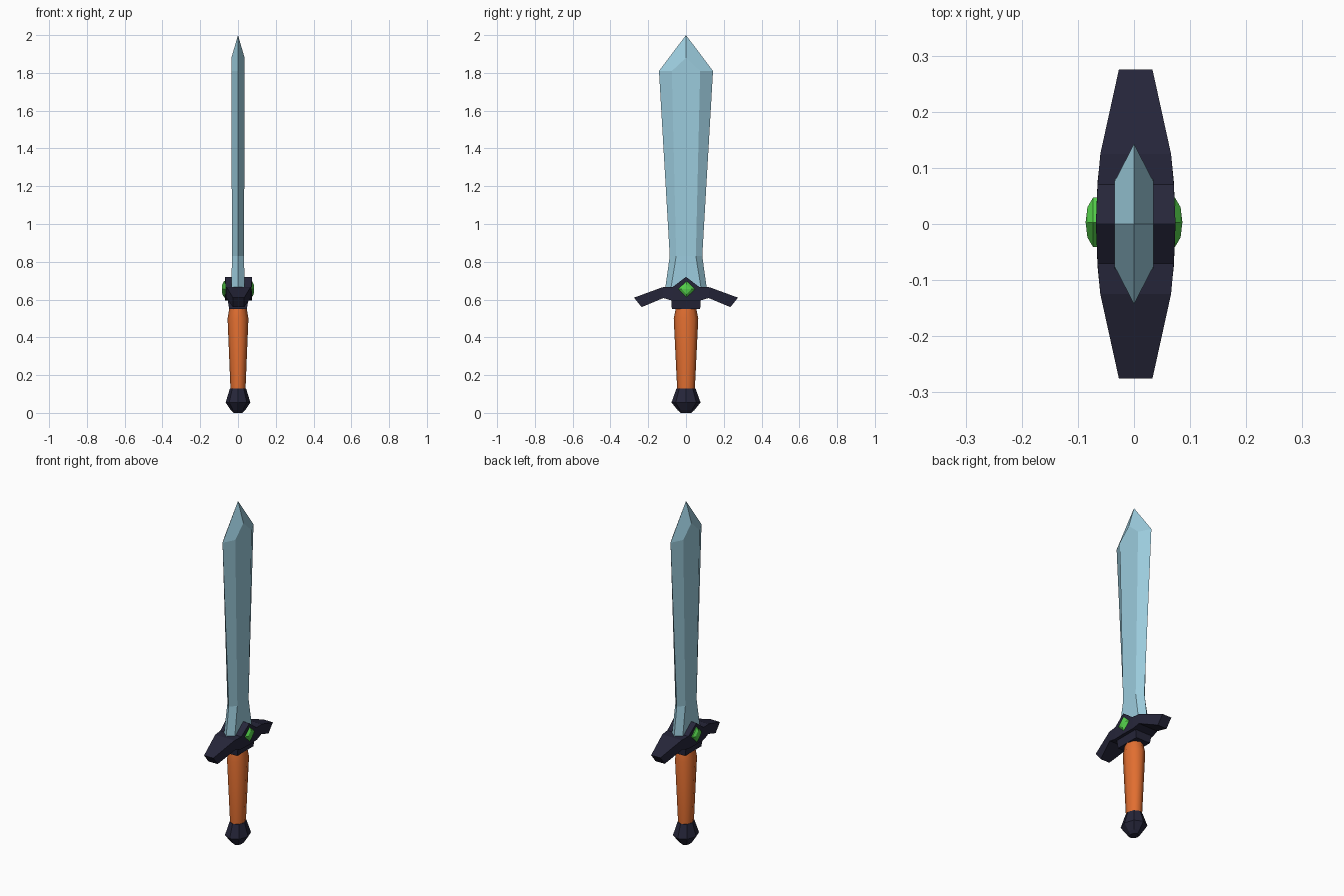
import bpy, bmesh, math

if "Cube" in bpy.data.objects:
    bpy.data.objects.remove(bpy.data.objects["Cube"])


def material(name, rgb):
    m = bpy.data.materials.new(name)
    m.diffuse_color = (*rgb, 1)
    m.use_nodes = True
    m.node_tree.nodes["Principled BSDF"].inputs["Base Color"].default_value = m.diffuse_color
    return m


STEEL = material("pale blue steel", (0.33, 0.60, 0.72))
DARK = material("dark navy metal", (0.019, 0.019, 0.042))
ORANGE = material("orange leather", (0.75, 0.156, 0.03))
GREEN = material("green gem", (0.09, 0.64, 0.07))


def finish(name, bm, mat):
    bmesh.ops.recalc_face_normals(bm, faces=bm.faces)
    mesh = bpy.data.meshes.new(name)
    bm.to_mesh(mesh)
    bm.free()
    ob = bpy.data.objects.new(name, mesh)
    mesh.materials.append(mat)
    bpy.context.collection.objects.link(ob)
    return ob


def loft(bm, rings, cap_end=True):
    """Skin a list of equal-length point rings; returns the last ring's verts."""
    vs = [[bm.verts.new(p) for p in r] for r in rings]
    n = len(vs[0])
    for a, b in zip(vs, vs[1:]):
        for i in range(n):
            j = (i + 1) % n
            bm.faces.new((a[i], a[j], b[j], b[i]))
    bm.faces.new(vs[0][::-1])
    if cap_end:
        bm.faces.new(vs[-1])
    return vs[-1]


def turned(name, profile, mat, sides=8, squash=0.85):
    """Lofted oval shape from (z, radius) pairs."""
    bm = bmesh.new()
    angles = [2 * math.pi * i / sides for i in range(sides)]
    loft(bm, [[(squash * r * math.cos(a), r * math.sin(a), z) for a in angles]
              for z, r in profile])
    return finish(name, bm, mat)


# Blade: hexagonal section (z, edge half-width, flat half-width, half-thickness)
bm = bmesh.new()
rings = []
for z, e, f, t in [(0.62, 0.115, 0.085, 0.035), (0.66, 0.11, 0.08, 0.035),
                   (0.83, 0.086, 0.052, 0.032), (1.81, 0.143, 0.075, 0.035)]:
    rings.append([(0, e, z), (-t, f, z), (-t, -f, z), (0, -e, z), (t, -f, z), (t, f, z)])
top = loft(bm, rings, cap_end=False)
tip = bm.verts.new((0, 0, 2.0))
for x, (e0, f0, f1, e1) in ((-0.035, top[0:4]), (0.035, top[3:6] + top[0:1])):
    apex = bm.verts.new((x, 0, 1.88))
    bm.faces.new((f0, f1, apex))
    bm.faces.new((e0, f0, apex, tip))
    bm.faces.new((f1, e1, tip, apex))
finish("blade", bm, STEEL)

# Cross guard: stations along y (bottom y, bottom z, top y, top z, half-thickness)
half = [(0.235, 0.56, 0.275, 0.61, 0.03), (0.12, 0.608, 0.125, 0.665, 0.063),
        (0.075, 0.595, 0.07, 0.667, 0.068)]
stations = [(-yb, zb, -yt, zt, t) for yb, zb, yt, zt, t in half]
stations += [(0, 0.595, 0, 0.72, 0.071)] + half[::-1]
bm = bmesh.new()
cx = 0.003
loft(bm, [[(cx - t, yb, zb), (cx + t, yb, zb), (cx + t, yt, zt), (cx - t, yt, zt)]
          for yb, zb, yt, zt, t in stations])
finish("cross_guard", bm, DARK)

# Collar under the guard
bm = bmesh.new()
loft(bm, [[(-x, -y, z), (x, -y, z), (x, y, z), (-x, y, z)]
          for z, x, y in [(0.55, 0.047, 0.075), (0.60, 0.055, 0.078)]])
finish("guard_collar", bm, DARK)

# Diamond gems on both faces
for side, label in ((1, "right"), (-1, "left")):
    bm = bmesh.new()
    profile = [(0.055, 0.044), (0.073, 0.044), (0.083, 0.027), (0.086, 0.002)]
    loft(bm, [[(side * x, 0.003 + r, 0.655), (side * x, 0.003, 0.655 + r),
               (side * x, 0.003 - r, 0.655), (side * x, 0.003, 0.655 - r)]
              for x, r in profile])
    finish("gem_" + label, bm, GREEN)

# Grip and pommel
grip = turned("grip", [(0.11, 0.046), (0.13, 0.047), (0.50, 0.065), (0.56, 0.053)], ORANGE)
for p in grip.data.polygons:
    p.use_smooth = len(p.vertices) == 4
turned("pommel", [(0.0, 0.028), (0.015, 0.045), (0.055, 0.077), (0.13, 0.05)], DARK)
